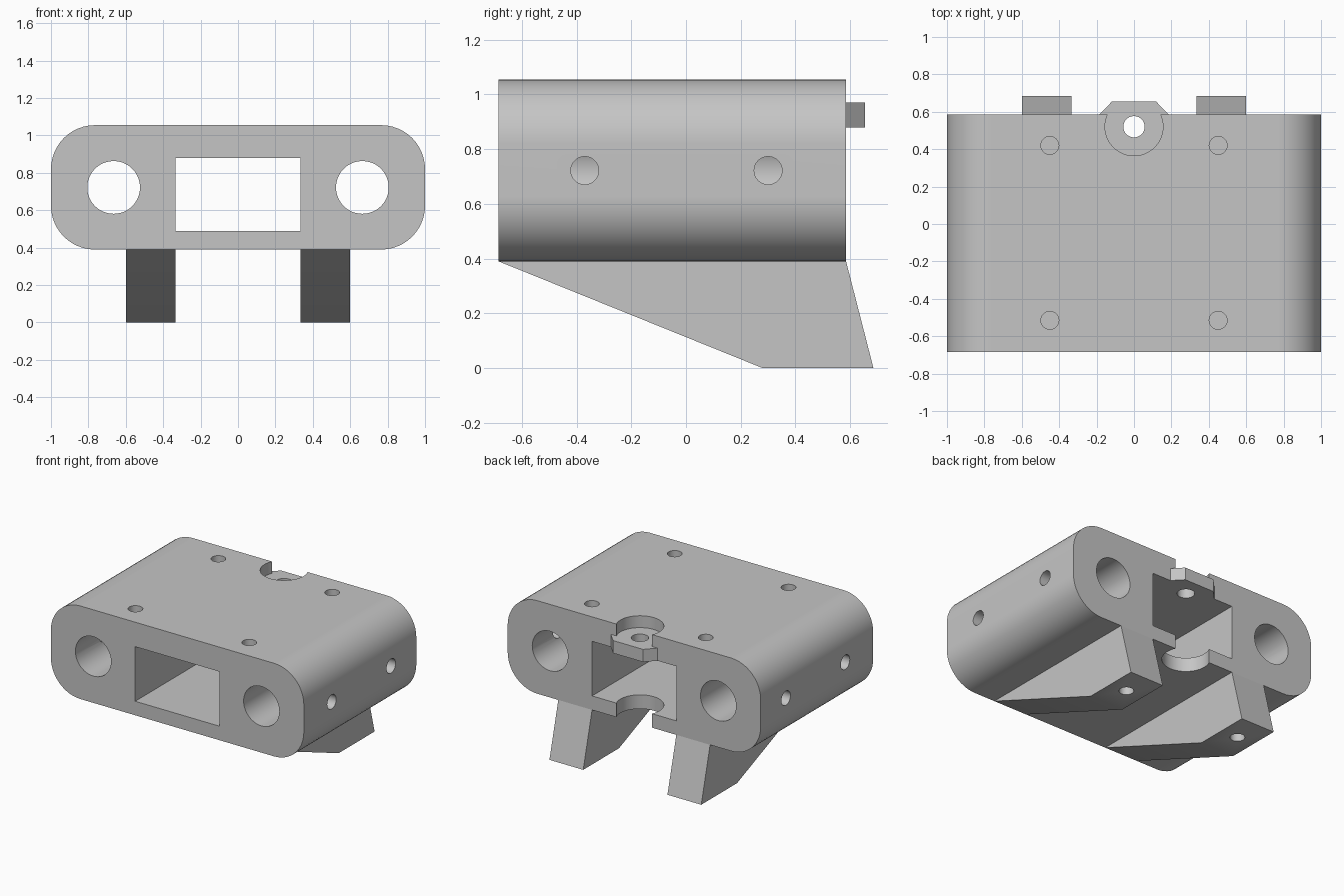
import bpy, bmesh, math
from mathutils import Matrix

if "Cube" in bpy.data.objects:
    bpy.data.objects.remove(bpy.data.objects["Cube"], do_unlink=True)

grey = bpy.data.materials.new("plain grey")
grey.use_nodes = True
COLOUR = (0.56, 0.56, 0.56, 1)
grey.diffuse_color = COLOUR
grey.node_tree.nodes["Principled BSDF"].inputs["Base Color"].default_value = COLOUR


def prism(name, points, lo, hi, axis):
    """Extrude a 2D outline along an axis: y takes (x, z), x takes (y, z), z takes (x, y)."""
    place = {"x": lambda a, b, c: (c, a, b),
             "y": lambda a, b, c: (a, c, b),
             "z": lambda a, b, c: (a, b, c)}[axis]
    bm = bmesh.new()
    base = bm.faces.new([bm.verts.new(place(a, b, lo)) for a, b in points])
    moved = bmesh.ops.extrude_face_region(bm, geom=[base])["geom"]
    verts = [g for g in moved if isinstance(g, bmesh.types.BMVert)]
    bmesh.ops.translate(bm, vec=place(0, 0, hi - lo), verts=verts)
    bmesh.ops.recalc_face_normals(bm, faces=bm.faces)
    mesh = bpy.data.meshes.new(name)
    bm.to_mesh(mesh)
    bm.free()
    mesh.materials.append(grey)
    obj = bpy.data.objects.new(name, mesh)
    bpy.context.collection.objects.link(obj)
    return obj


def circle(a, b, r, n=48):
    return [(a + r * math.cos(i * math.tau / n), b + r * math.sin(i * math.tau / n))
            for i in range(n)]


def rectangle(a0, a1, b0, b1):
    return [(a0, b0), (a1, b0), (a1, b1), (a0, b1)]


def rounded(a0, a1, b0, b1, r, n=12):
    centres = [(a1 - r, b1 - r), (a0 + r, b1 - r), (a0 + r, b0 + r), (a1 - r, b0 + r)]
    return [(ca + r * math.cos((k + i / n) * math.pi / 2),
             cb + r * math.sin((k + i / n) * math.pi / 2))
            for k, (ca, cb) in enumerate(centres) for i in range(n + 1)]


def activate(obj):
    bpy.ops.object.select_all(action="DESELECT")
    obj.select_set(True)
    bpy.context.view_layer.objects.active = obj


def cut(obj, cutters):
    activate(obj)
    for cutter in cutters:
        cutter.hide_render = True
        mod = obj.modifiers.new("cut", "BOOLEAN")
        mod.operation = "DIFFERENCE"
        mod.solver = "EXACT"
        mod.object = cutter
        bpy.ops.object.modifier_apply(modifier=mod.name)
        bpy.data.objects.remove(cutter, do_unlink=True)


def finish(obj):
    activate(obj)
    bpy.ops.object.shade_smooth_by_angle(angle=math.radians(30))
    obj.modifiers.new("even normals", "WEIGHTED_NORMAL").keep_sharp = True


FRONT, BACK = -0.685, 0.585
BOTTOM, TOP = 0.39, 1.055
MID = 0.722

# Rounded block with its central window
body = prism("body", rounded(-1, 1, BOTTOM, TOP, 0.235), FRONT, BACK, "y")
cutters = [prism("window_cutter", rectangle(-0.333, 0.333, 0.49, 0.88), -1, 1, "y")]

# Rod bores, side screw holes and blind top holes
for side in (-1, 1):
    cutters.append(prism("bore_cutter", circle(side * 0.665, MID, 0.141), -1, 1, "y"))
    for y in (-0.37, 0.30):
        ends = sorted((side * 0.67, side * 1.1))
        cutters.append(prism("side_hole_cutter", circle(y, MID, 0.051, 32), *ends, "x"))
    for y in (-0.515, 0.42):
        cutters.append(prism("top_hole_cutter", circle(side * 0.45, y, 0.048, 32), 0.75, 1.2, "z"))

# Counterbore above, screw hole through the ceiling, clearance notch in the floor
cutters.append(prism("counterbore_cutter", circle(0, 0.52, 0.155), 0.97, 1.2, "z"))
cutters.append(prism("screw_cutter", circle(0, 0.52, 0.057, 32), 0.8, 1.1, "z"))
cutters.append(prism("floor_notch_cutter", circle(0, 0.52, 0.155), 0.3, 0.6, "z"))
cut(body, cutters)
finish(body)

# Chamfered tab behind the screw hole
tab = prism("rear_tab", [(-0.185, BACK), (0.185, BACK), (0.118, 0.655), (-0.118, 0.655)],
            0.88, 0.97, "z")

# Wedge legs, each with a blind hole in its foot
for side, word in ((-1, "right"), (1, "left")):
    ends = sorted((side * 0.333, side * 0.6))
    leg = prism(word + "_leg", [(FRONT, BOTTOM), (0.28, 0), (0.685, 0), (BACK, BOTTOM)], *ends, "x")
    cut(leg, [prism("foot_hole_cutter", circle(side * 0.467, 0.48, 0.048, 32), -0.1, 0.25, "z")])
    finish(leg)
